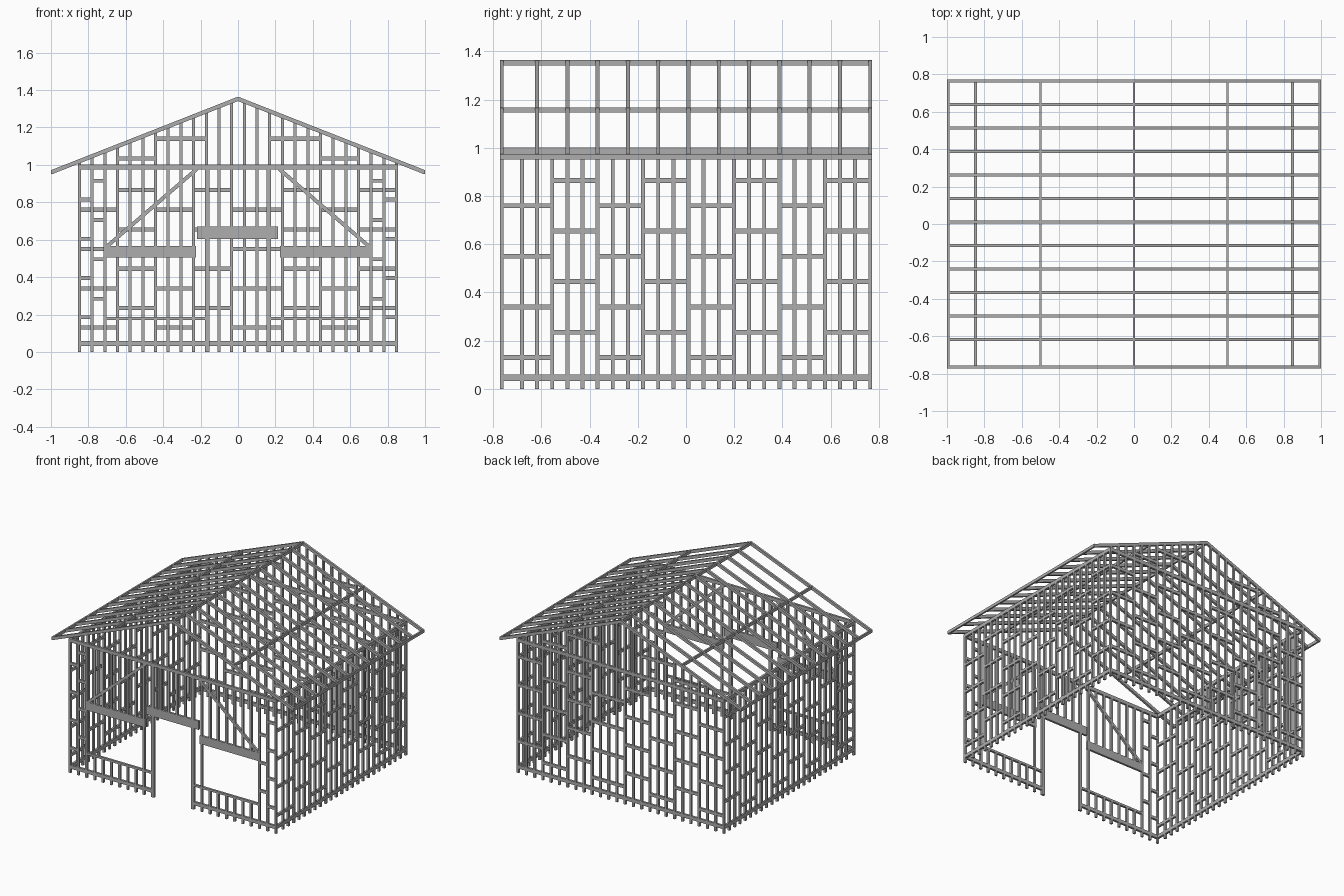
import bpy, bmesh, math
from mathutils import Matrix, Vector

cube = bpy.data.objects.get("Cube")
if cube:
    bpy.data.objects.remove(cube, do_unlink=True)

timber = bpy.data.materials.new("grey_timber")
timber.use_nodes = True
GREY = (0.42, 0.42, 0.42, 1)
timber.diffuse_color = GREY
timber.node_tree.nodes["Principled BSDF"].inputs["Base Color"].default_value = GREY

T = 0.016                  # timber thickness
WX, WY = 0.848, 0.764      # wall centre lines
TOP = 0.988                # top plate height
APEX, SLOPE = 1.353, 0.393


class Part:
    """Collects square timbers into one object."""
    def __init__(self, name):
        self.name, self.bm = name, bmesh.new()

    def box(self, c, size):
        m = Matrix.Translation(c) @ Matrix.Diagonal((*size, 1))
        bmesh.ops.create_cube(self.bm, size=1, matrix=m)

    def span(self, a, b):
        a, b = Vector(a), Vector(b)
        self.box((a + b) / 2, b - a)

    def slant(self, x0, z0, x1, z1, y, deep, thick):
        length = math.hypot(x1 - x0, z1 - z0)
        m = (Matrix.Translation(((x0 + x1) / 2, y, (z0 + z1) / 2))
             @ Matrix.Rotation(-math.atan2(z1 - z0, x1 - x0), 4, 'Y')
             @ Matrix.Diagonal((length, deep, thick, 1)))
        bmesh.ops.create_cube(self.bm, size=1, matrix=m)

    def finish(self):
        mesh = bpy.data.meshes.new(self.name)
        self.bm.to_mesh(mesh)
        self.bm.free()
        mesh.materials.append(timber)
        ob = bpy.data.objects.new(self.name, mesh)
        bpy.context.collection.objects.link(ob)


def roof_z(x):
    return APEX - SLOPE * abs(x)


def x_rail(p, x0, x1, z, y, h=0.022):
    p.span((x0, y - T / 2, z - h / 2), (x1, y + T / 2, z + h / 2))


def post(p, x, y, z0, z1):
    p.span((x - T / 2, y - T / 2, z0), (x + T / 2, y + T / 2, z1))


LOW = [0.13 + 0.21 * k for k in range(4)]
HIGH = [z + 0.105 for z in LOW]

# Side walls: studs, plates and staggered noggins
ys = [-WY] + [WY - 0.0628 * k for k in range(23, -1, -1)]
for side, name in ((-1, "right_wall"), (1, "left_wall")):
    p = Part(name)
    x = side * WX
    for y in ys:
        post(p, x, y, 0, TOP)
    for z, h in ((0.046, 0.026), (TOP, 0.026)):
        p.box((x, 0, z), (T, 2 * WY + T, h))
    for g in range(8):
        a, b = ys[3 * g], ys[3 * g + 3]
        for z in (HIGH if g % 2 else LOW):
            p.box((x, (a + b) / 2, z), (T, b - a + T, 0.02))
    p.finish()

# Back wall with a studded gable
step = 2 * WX / 25
xs = [-WX + step * i for i in range(26)]
p = Part("back_wall")
for x in xs:
    post(p, x, WY, 0, max(TOP, roof_z(x)))
x_rail(p, -WX, WX, 0.046, WY, 0.026)
x_rail(p, -WX, WX, TOP, WY, 0.026)
edges = [0, 3, 6, 9, 12, 16, 19, 22, 25]
for g in range(8):
    for z in (HIGH if g % 2 else LOW):
        x_rail(p, xs[edges[g]], xs[edges[g + 1]], z, WY)
for s in (-1, 1):
    x_rail(p, *sorted((s * xs[15], s * xs[19])), 1.14, WY)
    x_rail(p, *sorted((s * xs[19], s * xs[22])), 1.035, WY)
p.finish()

# Front wall with a doorway between two window openings
y = -WY
p = Part("front_wall")
x_rail(p, -WX, WX, TOP, y, 0.026)
DOOR, WIN_IN, WIN_OUT = 0.16, 0.23, 0.71
for x in xs:
    d = abs(x)
    if d < DOOR:                               # above the doorway
        post(p, x, y, 0.65, TOP)
    elif WIN_IN + 0.02 < d < WIN_OUT - 0.01:   # above and below a window
        post(p, x, y, 0, 0.18)
        post(p, x, y, 0.55, TOP)
    else:
        post(p, x, y, 0, TOP)
for s in (-1, 1):
    def rail(a, b, z, h=0.02):
        x_rail(p, *sorted((s * a, s * b)), z, y, h)
    post(p, s * DOOR, y, 0, TOP)
    rail(DOOR - T / 2, WX, 0.046, 0.026)
    rail(DOOR, WIN_OUT, 0.18, 0.016)
    for k in range(4):
        rail(xs[24], xs[25], 0.185 + 0.21 * k)
        rail(xs[23], xs[24], 0.285 + 0.21 * k)
    p.slant(s * 0.7, 0.565, s * 0.22, 0.978, y, T, 0.02)
p.finish()

# Deep lintels over the openings
p = Part("lintels")
x_rail(p, -0.22, 0.215, 0.637, y, 0.065)
for s in (-1, 1):
    x_rail(p, *sorted((s * 0.225, s * 0.712)), 0.535, y, 0.062)
p.finish()

# Rafters in pairs, over every second stud
p = Part("rafters")
for ry in [-WY] + [WY - 0.1256 * k for k in range(12)]:
    for s in (-1, 1):
        p.slant(0, APEX, s * 0.996, roof_z(0.996), ry, T, 0.022)
p.finish()

# Ridge, purlins and eaves boards along the roof
p = Part("purlins")
for x in (-0.993, -0.5, 0, 0.5, 0.993):
    p.box((x, 0, roof_z(x)), (0.012, 2 * WY + T, 0.022))
p.finish()
